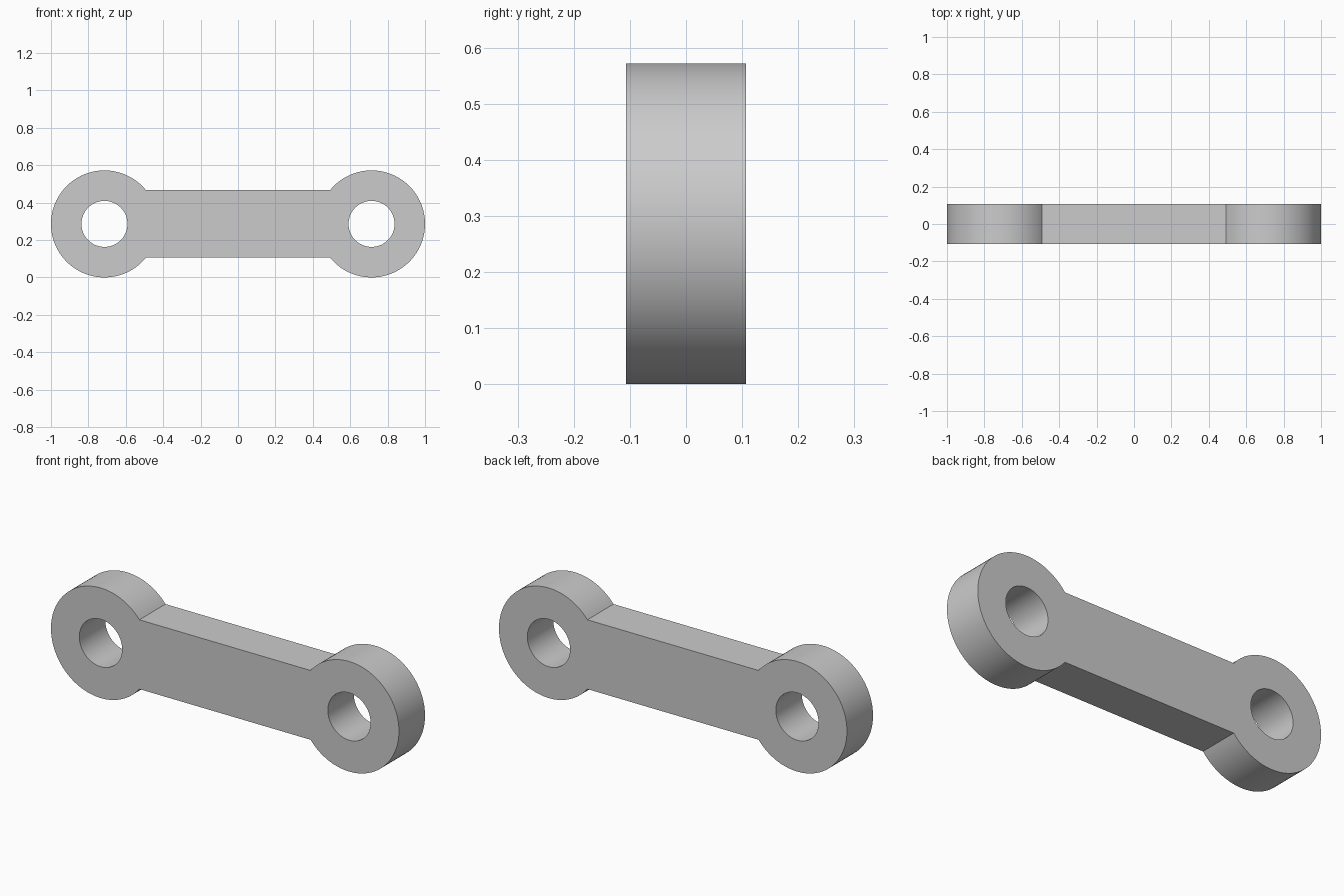
import bpy, bmesh
from math import asin, cos, sin, pi, radians

cube = bpy.data.objects.get("Cube")
if cube:
    bpy.data.objects.remove(cube, do_unlink=True)

EYE_R = 0.286        # outer radius of each end
HOLE_R = 0.123
EYE_X = 1 - EYE_R
BAR_HALF = 0.18      # half height of the bar
HALF_DEPTH = 0.107
BAR_STEPS, OUTER_STEPS = 20, 76

# Grey metal
metal = bpy.data.materials.new("light grey")
metal.use_nodes = True
grey = (0.6, 0.6, 0.6, 1)
metal.diffuse_color = grey
metal.node_tree.nodes["Principled BSDF"].inputs["Base Color"].default_value = grey

# Angles round an end, starting with the arc that meets the bar
a = asin(BAR_HALF / EYE_R)
angles = [-a + 2 * a * i / BAR_STEPS for i in range(BAR_STEPS)]
angles += [a + (2 * pi - 2 * a) * i / OUTER_STEPS for i in range(OUTER_STEPS)]

bm = bmesh.new()


def ring(side, radius):
    """Circle of vertices on the front plane, starting towards the middle."""
    return [bm.verts.new((side * (EYE_X - radius * cos(t)), -HALF_DEPTH,
                          EYE_R + radius * sin(t))) for t in angles]


# Flat eyes with holes, joined by the bar
joints = []
for side in (-1, 1):
    outer, inner = ring(side, EYE_R), ring(side, HOLE_R)
    n = len(angles)
    for i in range(n):
        j = (i + 1) % n
        bm.faces.new((outer[i], outer[j], inner[j], inner[i]))
    joints.append(outer[:BAR_STEPS + 1])
bm.faces.new(joints[0] + joints[1][::-1])

# Thickness
extruded = bmesh.ops.extrude_face_region(bm, geom=bm.faces[:], use_keep_orig=True)
moved = [g for g in extruded["geom"] if isinstance(g, bmesh.types.BMVert)]
bmesh.ops.translate(bm, verts=moved, vec=(0, 2 * HALF_DEPTH, 0))
bmesh.ops.recalc_face_normals(bm, faces=bm.faces[:])

mesh = bpy.data.meshes.new("connecting_link")
bm.to_mesh(mesh)
bm.free()
mesh.materials.append(metal)
link = bpy.data.objects.new("connecting_link", mesh)
bpy.context.collection.objects.link(link)

bpy.context.view_layer.objects.active = link
link.select_set(True)
bpy.ops.object.shade_smooth_by_angle(angle=radians(30))
